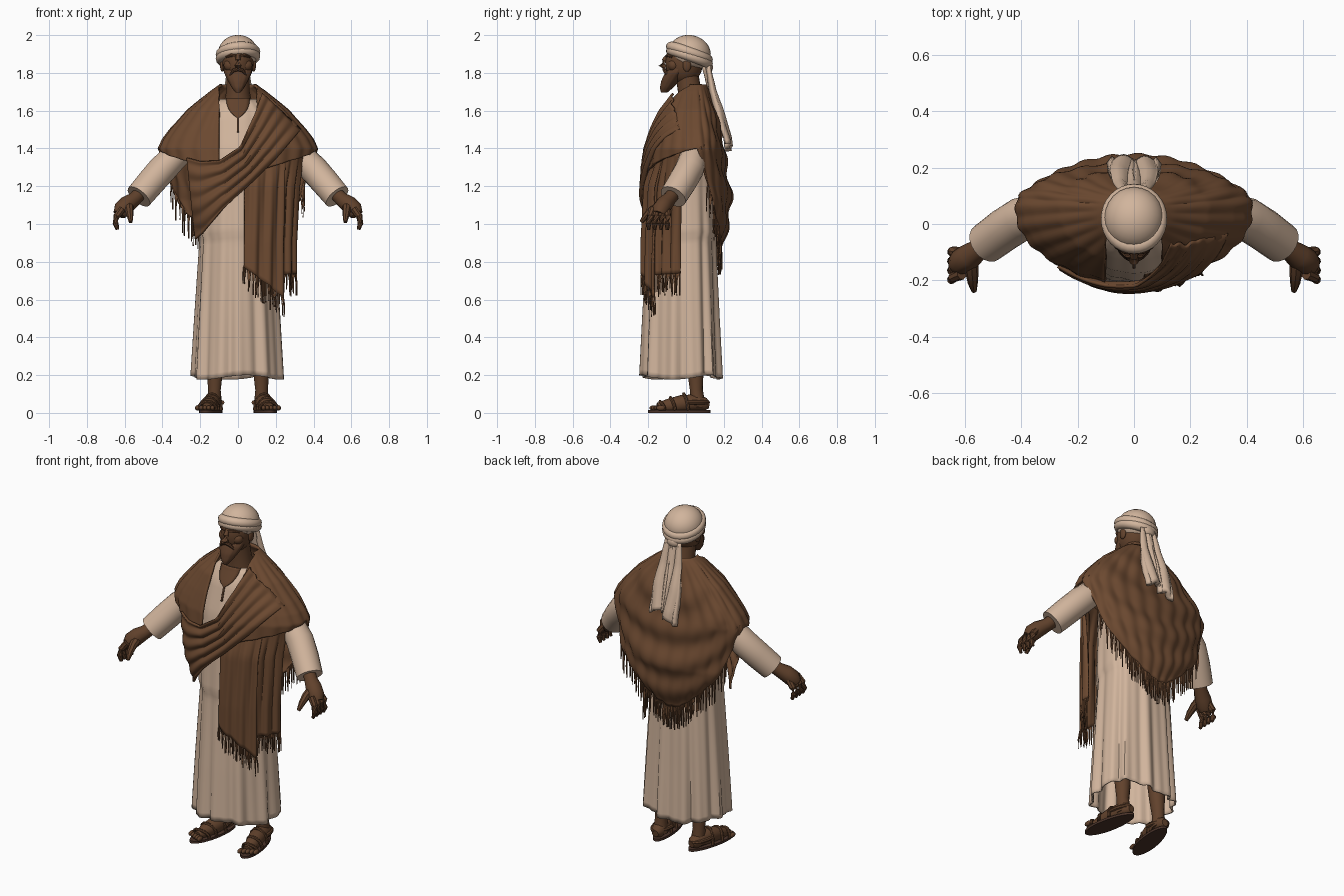
import bpy, bmesh, math, random
from math import sin, cos, pi, radians
from mathutils import Vector, Matrix

random.seed(4)
cube = bpy.data.objects.get("Cube")
if cube:
    bpy.data.objects.remove(cube)
made = []


def material(name, colour):
    mat = bpy.data.materials.new(name)
    mat.use_nodes = True
    mat.diffuse_color = (*colour, 1)
    mat.node_tree.nodes["Principled BSDF"].inputs["Base Color"].default_value = (*colour, 1)
    return mat


LINEN = material("linen", (0.64, 0.46, 0.335))
WOOL = material("brown wool", (0.15, 0.067, 0.03))
SKIN = material("dark skin", (0.12, 0.054, 0.025))
HAIR = material("hair", (0.108, 0.048, 0.023))
LEATHER = material("leather", (0.068, 0.033, 0.022))


def table(rows, key):
    """Linear look-up in rows whose first column is the key."""
    if key <= rows[0][0]:
        return rows[0][1:]
    for low, high in zip(rows, rows[1:]):
        if key <= high[0]:
            f = (key - low[0]) / (high[0] - low[0])
            return [a + (b - a) * f for a, b in zip(low[1:], high[1:])]
    return rows[-1][1:]


def finish(name, bm, mat, thickness=0):
    bmesh.ops.recalc_face_normals(bm, faces=bm.faces)
    mesh = bpy.data.meshes.new(name)
    bm.to_mesh(mesh)
    bm.free()
    mesh.materials.append(mat)
    obj = bpy.data.objects.new(name, mesh)
    bpy.context.collection.objects.link(obj)
    if thickness:
        solid = obj.modifiers.new("cloth thickness", "SOLIDIFY")
        solid.thickness, solid.offset = thickness, 0
    made.append(obj)
    return obj


def add_grid(bm, point, nu, nv, closed=False, caps=False):
    """Skin a surface point(u, v); closed joins the u direction."""
    cols = nu if closed else nu + 1
    rows = [[bm.verts.new(point(i / nu, j / nv)) for i in range(cols)] for j in range(nv + 1)]
    for low, high in zip(rows, rows[1:]):
        for i in range(nu):
            k = (i + 1) % cols
            bm.faces.new((low[i], low[k], high[k], high[i]))
    if caps:
        bm.faces.new(rows[0][::-1])
        bm.faces.new(rows[-1])


def sheet(name, point, nu, nv, mat, thickness=0.012, closed=False, caps=False):
    bm = bmesh.new()
    add_grid(bm, point, nu, nv, closed, caps)
    return finish(name, bm, mat, thickness)


def add_tube(bm, path, radii, sides=10):
    path = [Vector(p) for p in path]
    frames = []
    for i, p in enumerate(path):
        along = path[min(i + 1, len(path) - 1)] - path[max(i - 1, 0)]
        frames.append(along.to_track_quat("Z", "Y"))

    def point(u, v):
        i = round(v * (len(path) - 1))
        ring = Vector((cos(u * 2 * pi), sin(u * 2 * pi), 0)) * radii[i]
        return path[i] + frames[i] @ ring
    add_grid(bm, point, sides, len(path) - 1, True, True)


def tube(name, path, radii, mat, sides=14):
    bm = bmesh.new()
    add_tube(bm, path, radii, sides)
    return finish(name, bm, mat)


def ball(name, centre, size, mat, turn=0):
    bm = bmesh.new()
    bmesh.ops.create_uvsphere(bm, u_segments=24, v_segments=14, radius=1, matrix=Matrix.Translation(
        centre) @ Matrix.Rotation(turn, 4, "X") @ Matrix.Diagonal((*size, 1)))
    return finish(name, bm, mat)


def body(rows, z, t, off=0, cy=0.0):
    """Point on an oval section; t runs from the front towards +x."""
    half, front, back = table(rows, z)
    if cos(t) > 0:
        y = cy - (front + cy + off) * cos(t)
    else:
        y = cy + (back - cy + off) * abs(cos(t)) ** 0.8
    return Vector(((half + off) * sin(t), y, z))


def add_fringe(bm, points, length):
    for p in points:
        drop = length * random.uniform(0.75, 1.2)
        sway = Vector((random.uniform(-1, 1), random.uniform(-1, 1), 0)) * 0.008
        mid = p + sway - Vector((0, 0, drop * 0.5))
        add_tube(bm, [p + Vector((0, 0, 0.01)), mid, p + sway - Vector((0, 0, drop))],
                 [0.0045, 0.004, 0.003], 4)


# Long robe: rows of height, half width, front depth, back depth
ROBE = [(0.19, 0.234, 0.232, 0.178), (0.5, 0.218, 0.22, 0.165), (0.92, 0.195, 0.2, 0.15),
        (0.95, 0.205, 0.208, 0.162), (1.2, 0.2, 0.195, 0.15), (1.4, 0.2, 0.17, 0.15),
        (1.58, 0.18, 0.115, 0.12), (1.66, 0.1, 0.065, 0.09)]


def robe_point(u, v):
    t = u * 2 * pi
    hem = 0.188 + 0.012 * sin(3 * t + 1)
    z = hem + (1.66 - hem) * v
    amp = 0.011 * max(0.1, 1 - v * 1.2)
    return body(ROBE, z, t, amp * (sin(11 * t + 0.6) + 0.6 * sin(19 * t + 2 + v)))


sheet("robe", robe_point, 120, 50, LINEN, 0.008, closed=True)


# Neck opening and slit laid on the robe
def neckline_point(u, v):
    x = (u - 0.5) * 2 * (0.003 + 0.065 * max(0, 1 - v * 1.8) ** 0.8)
    return body(ROBE, 1.665 - 0.18 * v, math.asin(x / 0.12), 0.012)


sheet("neck_opening", neckline_point, 6, 14, SKIN, 0.006)

# Shawl draped over the shoulders and down the back
CAPE = [(0.86, 0.2, 0.2, 0.185), (1.0, 0.28, 0.22, 0.215), (1.13, 0.35, 0.22, 0.235),
        (1.3, 0.39, 0.21, 0.207), (1.4, 0.415, 0.195, 0.195), (1.45, 0.39, 0.18, 0.19),
        (1.5, 0.352, 0.165, 0.18), (1.6, 0.262, 0.13, 0.155), (1.7, 0.14, 0.06, 0.12),
        (1.74, 0.085, 0.02, 0.1)]
CAPE_HEM = [(0, 1.25), (40, 1.33), (80, 1.39), (92, 1.4), (103, 1.27), (115, 1.09),
            (135, 0.97), (160, 0.9), (185, 0.87), (205, 0.88), (225, 0.95), (245, 1.08),
            (257, 1.27), (268, 1.4), (280, 1.39), (320, 1.33), (360, 1.25)]


def cape_point(u, v):
    around = 0.25 + (2 * pi - 0.5) * u
    z = 1.735 + (table(CAPE_HEM, math.degrees(around))[0] - 1.735) * v
    start = math.asin(min(0.93, 0.1 / table(CAPE, z)[0]))
    t = start + (2 * pi - 2 * start) * u
    w = t - pi
    swag = 0.01 * max(0, -cos(t)) * sin(34 * (z - 0.13 * w * w))
    pleat = 0.004 * sin(23 * t + 5 * z)
    return body(CAPE, z, t, (swag + pleat) * min(1, v * 4), 0.05)


sheet("shawl_back", cape_point, 150, 50, WOOL, 0.014)

# Shawl band crossing the chest, upper and lower edges as (step, x, z)
UPPER = [(0, 0.13, 1.69), (0.2, 0.09, 1.58), (0.45, 0.01, 1.41), (0.65, -0.1, 1.335),
         (0.85, -0.2, 1.33), (1, -0.27, 1.35)]
LOWER = [(0, 0.33, 1.5), (0.25, 0.2, 1.35), (0.5, 0.05, 1.2), (0.7, -0.08, 1.08),
         (0.9, -0.19, 0.95), (1, -0.225, 0.92)]


def band_point(u, v):
    a, b = table(UPPER, u), table(LOWER, u)
    x, z = (p + (q - p) * v for p, q in zip(a, b))
    half = max(0.27, table(CAPE, z)[0])
    t = math.asin(max(-0.97, min(0.97, x / half)))
    p = body(CAPE, z, t, 0.017 + 0.008 * sin(v * 9 * pi + 3 * u), 0.05)
    return Vector((x, p.y, z))


sheet("shawl_chest_band", band_point, 50, 44, WOOL)

# Two shawl ends hanging from the left shoulder
PANEL = [(0.4, 0.315, 0.222, 0.2), (0.9, 0.31, 0.22, 0.2), (1.2, 0.32, 0.205, 0.2),
         (1.45, 0.36, 0.14, 0.2)]
fringe = bmesh.new()


def hanging_end(name, first, last, top, bottoms, off):
    def point(u, v):
        t = radians(first + (last - first) * u)
        z = top + (bottoms[0] + (bottoms[1] - bottoms[0]) * u - top) * v
        fold = 0.008 * sin(24 * t + 2 * v) + 0.002 * sin(51 * t)
        return body(PANEL, z, t, (off + fold) * min(1, v * 4))
    sheet(name, point, 40, 30, WOOL)
    add_fringe(fringe, [point(i / 27, 1) for i in range(28)], 0.1)


hanging_end("shawl_front_end", 6, 46, 1.4, (0.77, 0.61), 0.014)
hanging_end("shawl_side_end", 40, 82, 1.38, (0.73, 0.74), 0)
add_fringe(fringe, [cape_point(0.28 + 0.44 * i / 99, 1) for i in range(100)], 0.12)
finish("shawl_fringe", fringe, WOOL)

# Arms, hands, legs and sandals, one of each per side
for s, side in ((1, "left"), (-1, "right")):
    def flip(points):
        return [(s * x, y, z) for x, y, z in points]

    tube(side + "_sleeve", flip([(0.25, 0.05, 1.42), (0.33, 0.04, 1.36), (0.4, 0.018, 1.29),
                                 (0.46, -0.02, 1.222), (0.525, -0.068, 1.145)]),
         [0.06, 0.072, 0.077, 0.076, 0.073], LINEN, 20)
    hand = bmesh.new()
    add_tube(hand, flip([(0.51, -0.06, 1.17), (0.55, -0.09, 1.13), (0.585, -0.115, 1.105),
                         (0.615, -0.135, 1.075), (0.63, -0.145, 1.05)]),
             [0.036, 0.038, 0.046, 0.047, 0.034])
    for i in range(4):
        y = -0.178 + 0.025 * i
        add_tube(hand, flip([(0.612, y, 1.08), (0.643, y - 0.012 + 0.006 * i, 1.04),
                             (0.648, y - 0.02 + 0.008 * i, 1.003),
                             (0.638, y - 0.02 + 0.008 * i, 0.97)]),
                 [0.02, 0.018, 0.016, 0.009], 8)
    add_tube(hand, flip([(0.58, -0.12, 1.1), (0.575, -0.175, 1.075), (0.572, -0.21, 1.045),
                         (0.568, -0.237, 1.01)]), [0.028, 0.023, 0.018, 0.01], 8)
    finish(side + "_hand", hand, SKIN)

    tube(side + "_leg", flip([(0.125, 0.065, 0.03), (0.125, 0.055, 0.12), (0.122, 0.05, 0.22),
                              (0.12, 0.03, 0.5)]), [0.042, 0.034, 0.043, 0.06], SKIN)
    tube(side + "_foot", flip([(0.12, 0.122, 0.042), (0.122, 0.1, 0.045), (0.128, 0.06, 0.055),
                               (0.14, -0.02, 0.05), (0.155, -0.09, 0.038),
                               (0.165, -0.15, 0.03)]),
         [0.02, 0.036, 0.044, 0.046, 0.038, 0.024], SKIN)
    for i in range(5):
        ball(side + "_toe", (s * (0.135 + 0.02 * i), -0.17 + 0.009 * i, 0.026),
             (0.012, 0.024, 0.014), SKIN)

    def sole_point(u, v):
        y = -0.035 - 0.165 * cos(u * 2 * pi)
        width = 0.045 + 0.02 * (0.1 - y)
        return Vector((s * (0.143 - 0.17 * (y + 0.035) + width * 1.15 * sin(u * 2 * pi)),
                       y, 0.014 * v))
    sheet(side + "_sole", sole_point, 32, 1, LEATHER, 0, closed=True, caps=True)
    for x, y, top in ((0.163, -0.125, 0.06), (0.153, -0.07, 0.08), (0.138, 0.0, 0.1)):
        arc = [(x + 0.05 * cos(a * pi / 8), y + 0.012 * cos(a * pi / 4),
                0.014 + (top - 0.014) * sin(a * pi / 8)) for a in range(9)]
        tube(side + "_strap", flip(arc), [0.009] * 9, SKIN, 8)
    tube(side + "_heel_strap", flip([(0.13 + 0.046 * cos(a * pi / 8), 0.01 + 0.105 * sin(
        a * pi / 8), 0.055) for a in range(9)]), [0.012] * 9, SKIN, 8)

# Head, face and beard
tube("neck", [(0, 0.03, 1.6), (0, 0.02, 1.7), (0, 0.0, 1.82)], [0.085, 0.062, 0.06], SKIN, 20)
ball("head", (0, -0.01, 1.855), (0.083, 0.1, 0.118), SKIN)
tube("nose", [(0, -0.1, 1.89), (0, -0.116, 1.865), (0, -0.128, 1.842), (0, -0.108, 1.828)],
     [0.01, 0.014, 0.018, 0.012], SKIN)
BEARD = [(1.695, 0.012, 0.132, -0.1), (1.72, 0.032, 0.138, -0.07), (1.76, 0.054, 0.13, -0.03),
         (1.8, 0.073, 0.11, 0.0), (1.85, 0.074, 0.07, 0.02)]


def beard_point(u, v):
    z, t = 1.695 + 0.14 * v, u * 2 * pi
    half, front, back = table(BEARD, z)
    wave = 1 + 0.02 * sin(12 * t)
    return Vector((half * wave * sin(t), (back - front) / 2 - (front + back) / 2 * wave * cos(t), z))


sheet("beard", beard_point, 40, 14, HAIR, 0, closed=True, caps=True)
for s in (1, -1):
    tube("moustache", [(0, -0.116, 1.82), (s * 0.025, -0.112, 1.812), (s * 0.045, -0.097, 1.785)],
         [0.01, 0.01, 0.005], HAIR, 8)
    tube("eyebrow", [(s * 0.012, -0.102, 1.889), (s * 0.035, -0.096, 1.894),
                     (s * 0.062, -0.074, 1.885)], [0.008, 0.01, 0.006], HAIR, 8)
    ball("ear", (s * 0.083, 0.005, 1.84), (0.012, 0.022, 0.034), SKIN)
    ball("cheek", (s * 0.042, -0.066, 1.84), (0.034, 0.03, 0.032), SKIN)

# Turban: cap, two wound bands and a knot
ball("turban_cap", (0, 0.02, 1.905), (0.106, 0.112, 0.095), LINEN, radians(-12))
for name, lift, slant, radius in (("lower", 1.882, 0.034, 0.026), ("upper", 1.905, 0.034, 0.026)):
    ring = []
    for i in range(34):
        a = pi + i * pi / 16
        ring.append((0.092 * sin(a), 0.018 - 0.098 * cos(a), lift + slant * cos(a) + 0.007 * sin(a)))
    tube("turban_band_" + name, ring, [radius] * 34, LINEN, 12)
ball("turban_knot", (0, 0.115, 1.83), (0.045, 0.028, 0.032), LINEN)

# Two turban tails falling down the back
TAIL = [(1.38, 0.228), (1.45, 0.222), (1.6, 0.178), (1.7, 0.14), (1.83, 0.108)]
for s, end in ((1, 1.44), (-1, 1.4)):
    def tail_point(u, v):
        z = 1.835 + (end + 0.015 * sin(u * 5) - 1.835) * v
        spread = 0.045 + 0.045 * min(1, v * 1.6)
        return Vector((s * (spread * u - 0.002), table(TAIL, z)[0] + 0.008 * sin(u * 9 + 4 * v), z))
    sheet("turban_tail", tail_point, 14, 20, LINEN, 0.03)

# Smooth shading with sharp creases
bpy.ops.object.select_all(action="DESELECT")
for obj in made:
    obj.select_set(True)
bpy.context.view_layer.objects.active = made[0]
bpy.ops.object.shade_smooth_by_angle(angle=radians(40))
